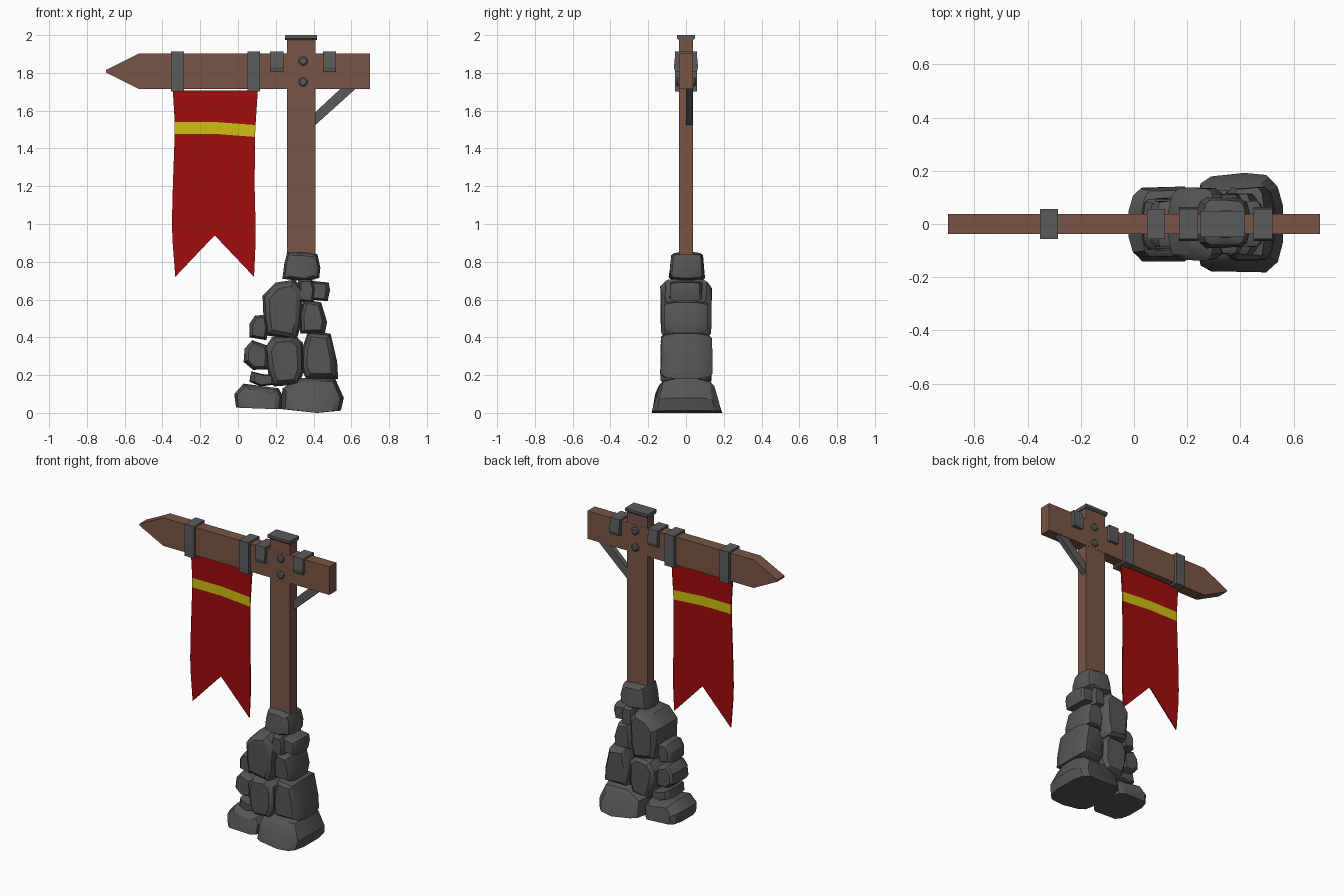
import bpy, bmesh, math, random

if "Cube" in bpy.data.objects:
    bpy.data.objects.remove(bpy.data.objects["Cube"])

random.seed(4)


def material(name, rgb):
    m = bpy.data.materials.new(name)
    m.diffuse_color = (*rgb, 1)
    m.use_nodes = True
    m.node_tree.nodes["Principled BSDF"].inputs["Base Color"].default_value = m.diffuse_color
    return m


WOOD = material("brown wood", (0.19, 0.09, 0.06))
METAL = material("grey iron", (0.105, 0.105, 0.105))
STONE = material("dark stone", (0.092, 0.092, 0.092))
RED = material("red cloth", (0.36, 0.004, 0.004))
YELLOW = material("yellow stripe", (0.62, 0.52, 0.006))


def finish(name, bm, *mats, smooth=None):
    bmesh.ops.recalc_face_normals(bm, faces=bm.faces)
    me = bpy.data.meshes.new(name)
    bm.to_mesh(me)
    bm.free()
    for m in mats:
        me.materials.append(m)
    ob = bpy.data.objects.new(name, me)
    bpy.context.collection.objects.link(ob)
    if smooth:
        me.shade_smooth()
        me.set_sharp_from_angle(angle=math.radians(smooth))
    return ob


def loft(bm, rings):
    """Skin a list of closed rings and cap both ends."""
    vs = [[bm.verts.new(p) for p in r] for r in rings]
    n = len(vs[0])
    for a, b in zip(vs, vs[1:]):
        for i in range(n):
            j = (i + 1) % n
            bm.faces.new((a[i], a[j], b[j], b[i]))
    bm.faces.new(vs[0])
    bm.faces.new(vs[-1])


def prism_y(name, pts, y0, y1, mat):
    bm = bmesh.new()
    loft(bm, [[(x, y, z) for x, z in pts] for y in (y0, y1)])
    return finish(name, bm, mat)


def prism_x(name, pts, x0, x1, mat):
    bm = bmesh.new()
    loft(bm, [[(x, y, z) for y, z in pts] for x in (x0, x1)])
    return finish(name, bm, mat)


def rect(a0, a1, b0, b1):
    return [(a0, b0), (a1, b0), (a1, b1), (a0, b1)]


# Wooden post and pointed crossbeam
prism_y("post", rect(0.26, 0.41, 0.78, 1.985), -0.0365, 0.0365, WOOD)
prism_y("crossbeam", [(-0.70, 1.803), (-0.525, 1.715), (0.70, 1.715), (0.70, 1.902),
                      (-0.525, 1.902), (-0.70, 1.815)], -0.0375, 0.0375, WOOD)

# Iron cap on the post
prism_x("post_cap", [(-0.04, 1.975), (0.04, 1.975), (0.048, 1.983), (0.048, 2.0),
                     (-0.048, 2.0), (-0.048, 1.983)], 0.25, 0.417, METAL)

# Banner straps round the beam, and short saddle clips beside the post
for i, x in enumerate((-0.32, 0.083)):
    prism_x(f"banner_strap_{i}", rect(-0.057, 0.057, 1.702, 1.914), x - 0.034, x + 0.034, METAL)
clip = [(-0.058, 1.806), (0.058, 1.806), (0.064, 1.83), (0.056, 1.914), (-0.056, 1.914), (-0.064, 1.83)]
for i, x in enumerate((0.205, 0.485)):
    prism_x(f"beam_clip_{i}", clip, x - 0.035, x + 0.035, METAL)

# Bolts through the joint
for i, z in enumerate((1.863, 1.753)):
    bm = bmesh.new()
    rings = []
    for y, r in ((-0.052, 0.017), (-0.045, 0.025), (0.045, 0.025), (0.052, 0.017)):
        rings.append([(0.345 + r * math.cos(k * math.tau / 10), y, z + r * math.sin(k * math.tau / 10))
                      for k in range(10)])
    loft(bm, rings)
    finish(f"bolt_{i}", bm, METAL)

# Diagonal brace under the short arm
prism_y("brace", [(0.405, 1.52), (0.625, 1.718), (0.545, 1.718), (0.405, 1.588)], 0.0, 0.034, METAL)

# Banner: a grid with a swallowtail bottom, one row coloured as the stripe
rows = [(1.708, -0.345, 0.105), (1.54, -0.335, 0.093), (1.477, -0.335, 0.09), (1.2, -0.345, 0.088),
        (1.0, -0.35, 0.093), (0.9, -0.346, 0.093), (0.72, -0.332, 0.085)]
N = 8
bm = bmesh.new()
grid = []
for r, (z, xl, xr) in enumerate(rows):
    line = []
    for k in range(N + 1):
        u = k / N
        v = 1 - abs(2 * u - 1)
        if r in (1, 2):
            zz = z - 0.016 * u + 0.008 * v
        elif r >= 4:
            zz = z + v * (0, 0, 0, 0, 0.04, 0.09, 0.22)[r]
        else:
            zz = z
        line.append(bm.verts.new((xl + (xr - xl) * u, 0, zz)))
    grid.append(line)
for r in range(len(rows) - 1):
    for k in range(N):
        f = bm.faces.new((grid[r][k], grid[r + 1][k], grid[r + 1][k + 1], grid[r][k + 1]))
        f.material_index = 1 if r == 1 else 0
banner = finish("banner", bm, RED, YELLOW)
mod = banner.modifiers.new("thickness", 'SOLIDIFY')
mod.thickness = 0.008
mod.offset = 0


def stone(name, pts, depth, base=False, shift=0.0, taper=0.0):
    """Boulder: front outline shrinking toward front and back."""
    zs = [p[1] for p in pts]
    z0, z1 = min(zs), max(zs)
    cx = sum(p[0] for p in pts) / len(pts)
    cz = z0 if base else (z0 + z1) / 2
    layers = ((1.0, 0.66), (0.84, 0.88), (0.4, 1.0))
    layers = [(-t, s) for t, s in layers] + [(t, s) for t, s in reversed(layers)]
    rings = []
    for t, s in layers:
        ring = []
        for x, z in pts:
            w = 1 - taper * (z - z0) / (z1 - z0)
            j = 1 + random.uniform(-0.05, 0.03)
            ring.append((cx + (x - cx) * s, shift + t * depth * w * j,
                         cz + (z - cz) * (s + (1 - s) * 0.35)))
        rings.append(ring)
    bm = bmesh.new()
    loft(bm, rings)
    finish(name, bm, STONE, smooth=32)


# Stone pile, from the ground up
stone("base_stone_right", [(0.23, 0.02), (0.42, 0.0), (0.545, 0.012), (0.56, 0.08), (0.515, 0.18),
                           (0.33, 0.185), (0.235, 0.13)], 0.188, True, taper=0.22)
stone("base_stone_left", [(-0.01, 0.028), (0.23, 0.02), (0.237, 0.09), (0.215, 0.13), (0.03, 0.155),
                          (-0.02, 0.10)], 0.143, True, taper=0.15)
stone("middle_stone_centre", [(0.19, 0.14), (0.32, 0.15), (0.35, 0.22), (0.345, 0.37), (0.30, 0.41),
                              (0.18, 0.40), (0.14, 0.34), (0.16, 0.21)], 0.132)
stone("middle_stone_right", [(0.36, 0.18), (0.53, 0.18), (0.525, 0.27), (0.49, 0.42), (0.37, 0.43),
                             (0.34, 0.34), (0.335, 0.24)], 0.137)
stone("middle_stone_left", [(0.03, 0.27), (0.08, 0.228), (0.16, 0.23), (0.17, 0.30), (0.16, 0.355),
                            (0.075, 0.385), (0.035, 0.34)], 0.095)
stone("wedge_stone_left", [(0.06, 0.165), (0.12, 0.14), (0.20, 0.15), (0.20, 0.20), (0.13, 0.205),
                           (0.07, 0.22)], 0.10)
stone("upper_stone_left", [(0.06, 0.40), (0.15, 0.385), (0.165, 0.45), (0.15, 0.52), (0.09, 0.515),
                           (0.06, 0.47)], 0.085)
stone("upper_stone_centre", [(0.15, 0.41), (0.31, 0.385), (0.335, 0.47), (0.345, 0.66), (0.30, 0.705),
                             (0.20, 0.69), (0.13, 0.62), (0.135, 0.50)], 0.134)
stone("upper_stone_right", [(0.33, 0.42), (0.46, 0.42), (0.472, 0.48), (0.44, 0.585), (0.35, 0.60),
                            (0.325, 0.52)], 0.112)
stone("shoulder_stone_right", [(0.37, 0.60), (0.475, 0.592), (0.487, 0.65), (0.48, 0.69), (0.38, 0.70),
                               (0.36, 0.65)], 0.085)
stone("filler_stone", [(0.31, 0.59), (0.40, 0.58), (0.41, 0.66), (0.39, 0.71), (0.32, 0.71)], 0.11)
stone("top_stone", [(0.235, 0.71), (0.36, 0.695), (0.43, 0.715), (0.436, 0.77), (0.42, 0.84),
                    (0.34, 0.852), (0.26, 0.85), (0.245, 0.79)], 0.095, shift=0.005, taper=0.12)
